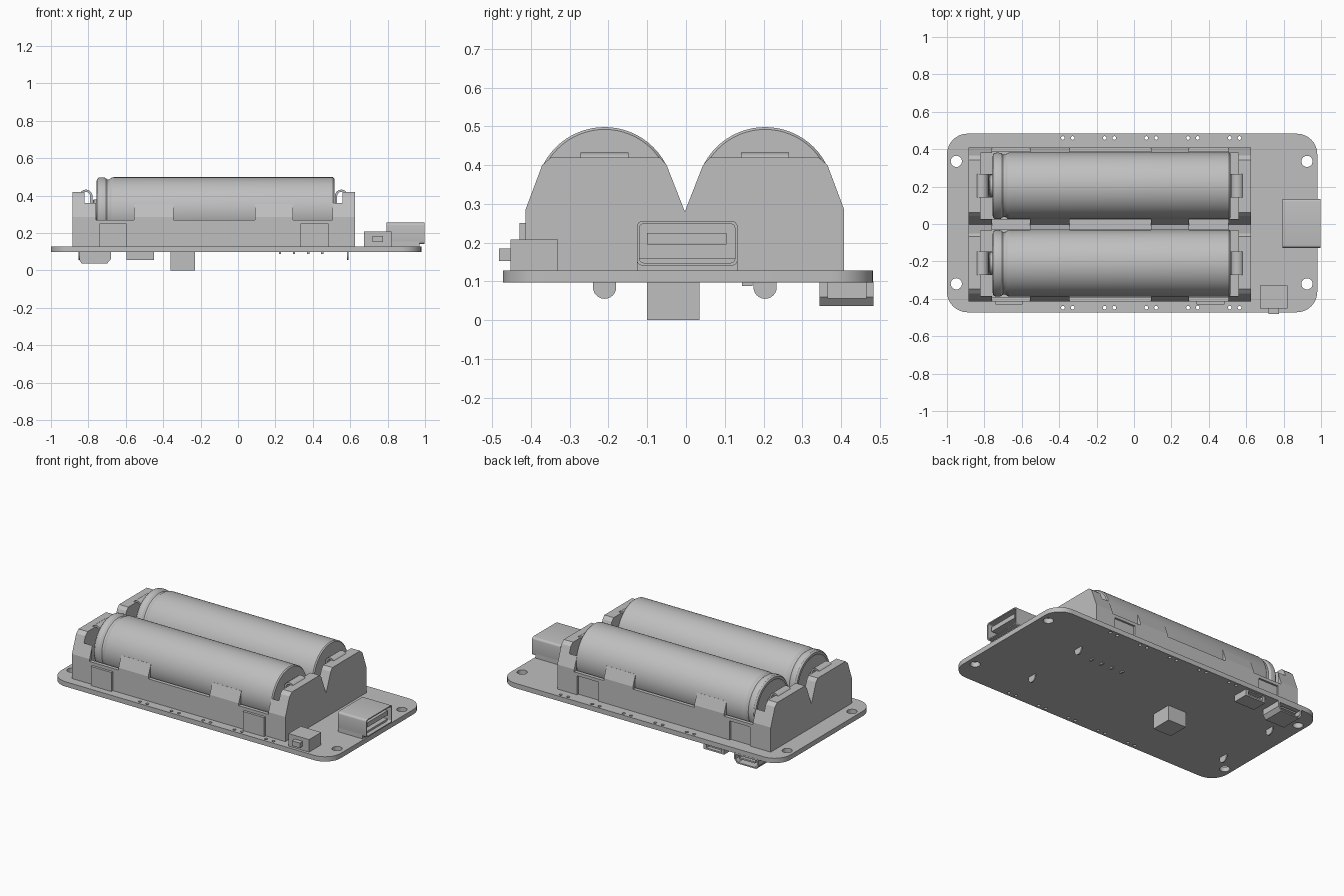
import bpy, bmesh, math
from mathutils import Vector, Matrix

cube = bpy.data.objects.get("Cube")
if cube:
    bpy.data.objects.remove(cube, do_unlink=True)

grey = bpy.data.materials.new("light_grey")
grey.use_nodes = True
GREY = (0.52, 0.52, 0.52, 1)
grey.diffuse_color = GREY
grey.node_tree.nodes["Principled BSDF"].inputs["Base Color"].default_value = GREY


def finish(name, bm, smooth=False):
    bmesh.ops.recalc_face_normals(bm, faces=bm.faces)
    mesh = bpy.data.meshes.new(name)
    bm.to_mesh(mesh)
    bm.free()
    mesh.materials.append(grey)
    ob = bpy.data.objects.new(name, mesh)
    bpy.context.collection.objects.link(ob)
    if smooth:
        activate(ob)
        bpy.ops.object.shade_smooth_by_angle(angle=math.radians(30))
    return ob


def activate(ob):
    bpy.ops.object.select_all(action='DESELECT')
    ob.select_set(True)
    bpy.context.view_layer.objects.active = ob


def prism(name, pts, axis, a, b, smooth=False):
    """Extrude a 2D outline from a to b along x, y or z."""
    place = {'x': lambda u, v, w: (w, u, v),
             'y': lambda u, v, w: (u, w, v),
             'z': lambda u, v, w: (u, v, w)}[axis]
    bm = bmesh.new()
    face = bm.faces.new([bm.verts.new(place(u, v, a)) for u, v in pts])
    res = bmesh.ops.extrude_face_region(bm, geom=[face])
    top = [g for g in res["geom"] if isinstance(g, bmesh.types.BMVert)]
    bmesh.ops.translate(bm, verts=top, vec=Vector(place(0, 0, b - a)))
    return finish(name, bm, smooth)


def box(name, x, y, z):
    return prism(name, [(x[0], y[0]), (x[1], y[0]), (x[1], y[1]), (x[0], y[1])],
                 'z', z[0], z[1])


def rounded(u, v, r, n=8):
    """Rounded rectangle outline."""
    pts = []
    corners = [(u[1] - r, v[1] - r), (u[0] + r, v[1] - r),
               (u[0] + r, v[0] + r), (u[1] - r, v[0] + r)]
    for k, (cu, cv) in enumerate(corners):
        pts += arc(cu, cv, r, 90 * k, 90 * k + 90, n)
    return pts


def arc(cu, cv, r, start, end, n=8):
    angles = [math.radians(start + (end - start) * i / n) for i in range(n + 1)]
    return [(cu + r * math.cos(t), cv + r * math.sin(t)) for t in angles]


def circle(cu, cv, r, n=24):
    return arc(cu, cv, r, 0, 360, n)[:-1]


def cut(ob, cutter):
    cutter.hide_render = True
    mod = ob.modifiers.new("cut", 'BOOLEAN')
    mod.operation, mod.solver, mod.object = 'DIFFERENCE', 'EXACT', cutter
    activate(ob)
    bpy.ops.object.modifier_apply(modifier=mod.name)
    bpy.data.objects.remove(cutter, do_unlink=True)


def lathe(name, profile, y, z, steps=64):
    """Revolve (x, radius) points about an axis parallel to x."""
    bm = bmesh.new()
    vs = [bm.verts.new((x, y + r, z)) for x, r in profile]
    es = [bm.edges.new(p) for p in zip(vs, vs[1:])]
    bmesh.ops.spin(bm, geom=vs + es, cent=(0, y, z), axis=(1, 0, 0),
                   angle=math.tau, steps=steps)
    bmesh.ops.remove_doubles(bm, verts=bm.verts, dist=1e-5)
    return finish(name, bm, True)


MID = -0.003
CELLS = {"front": MID - 0.207, "back": MID + 0.207}
AXIS_Z = 0.32
BOARD = 0.128

# circuit board with mounting holes and pin holes
board = prism("circuit_board", rounded((-1, 0.98), (-0.472, 0.483), 0.11),
              'z', 0.097, BOARD, True)
for x in (-0.95, 0.925):
    for y in (-0.32, 0.335):
        cut(board, prism("hole", circle(x, y, 0.03), 'z', 0.05, 0.2))
for i in range(5):
    for dx in (0, 0.052):
        for y in (-0.447, 0.46):
            x = -0.38 + 0.223 * i + dx
            cut(board, prism("pin_hole", circle(x, y, 0.01, 12), 'z', 0.05, 0.2))

# battery holder: end profile extruded along its length
half = [(0.411, BOARD), (0.411, 0.285), (0.368, 0.4), (0.345, 0.42),
        (0.065, 0.42), (0.047, 0.4)]
outline = [(MID + u, v) for u, v in half] + [(MID, 0.28)]
outline += [(MID - u, v) for u, v in reversed(half)]
holder = prism("battery_holder", outline, 'x', -0.885, 0.625)

# troughs for the cells
for y in CELLS.values():
    trough = arc(y, AXIS_Z, 0.1805, 0, 180, 32) + [(y - 0.1805, 0.14), (y + 0.1805, 0.14)]
    cut(holder, prism("trough", trough, 'x', -0.82, 0.56))

# lowered side walls, leaving clips and curved ends
LOW, CLIP = 0.27, 0.355
TABS = [(-0.555, -0.345), (0.09, 0.295)]
line = [(-0.82, 0.7), (-0.82, 0.42)] + arc(-0.82, 0.36, 0.06, 90, 0, 6) + [(-0.76, LOW)]
for a, b in TABS:
    line += [(a, LOW), (a, CLIP), (b, CLIP), (b, LOW)]
line += [(0.505, LOW)] + arc(0.565, 0.36, 0.06, 180, 90, 6) + [(0.565, 0.7)]
cut(holder, prism("wall_cut", line, 'y', -0.7, 0.7))

# side pads: raised on the front, recessed on the back
for x in ((-0.74, -0.595), (0.335, 0.485)):
    box("side_pad", x, (-0.43, -0.41), (BOARD, 0.25))
    cut(holder, box("side_recess", x, (0.396, 0.5), (0.12, 0.25)))

# cells with a shoulder, groove and end cap
cell = [(-0.775, 0), (-0.775, 0.055), (-0.77, 0.06), (-0.75, 0.06), (-0.75, 0.145),
        (-0.756, 0.155), (-0.754, 0.168), (-0.745, 0.176), (-0.73, 0.178),
        (-0.712, 0.176), (-0.7, 0.167), (-0.688, 0.167), (-0.675, 0.176),
        (-0.665, 0.178), (0.508, 0.178), (0.515, 0.172), (0.515, 0)]

# bent contact strip, as distances inward from the outer bend
strip = [(0, 0.2), (0, 0.4)] + arc(0.035, 0.397, 0.035, 180, 0, 10)
strip += [(0.07, 0.36), (0.09, 0.32), (0.07, 0.25), (0.06, 0.25), (0.078, 0.32), (0.058, 0.36)]
strip += arc(0.035, 0.397, 0.023, 0, 180, 10) + [(0.012, 0.2)]

for side, y in CELLS.items():
    lathe(side + "_cell", cell, y, AXIS_Z)
    for end, x0, s in (("left", 0.588, -1), ("right", -0.848, 1)):
        prism(f"{side}_{end}_contact", [(x0 + s * u, v) for u, v in strip],
              'y', y - 0.062, y + 0.062, True)
        # rounded solder tab under the board
        tab = arc(y, 0.085, 0.03, 180, 360, 12) + [(y + 0.03, 0.1), (y - 0.03, 0.1)]
        prism(f"{side}_{end}_solder_tab", tab, 'x', x0 - 0.004, x0 + 0.004)

# large output socket with its tongue
socket = prism("output_socket", rounded((-0.127, 0.133), (0.141, 0.255), 0.014, 4),
               'x', 0.795, 0.997, True)
cut(socket, prism("socket_opening", rounded((-0.12, 0.126), (0.148, 0.248), 0.01, 4),
                  'x', 0.84, 1.1))
box("socket_tongue", (0.83, 0.985), (-0.1, 0.105), (0.195, 0.225))
box("socket_base", (0.795, 0.97), (-0.127, 0.133), (BOARD, 0.16))

# push switch
box("switch_body", (0.675, 0.82), (-0.453, -0.33), (BOARD, 0.208))
box("switch_plunger", (0.72, 0.775), (-0.482, -0.45), (0.153, 0.185))

# inductor under the board
box("inductor", (-0.36, -0.23), (-0.1, 0.035), (0, 0.1))

# charging socket under the back edge
charge = prism("charging_socket", [(-0.852, 0.1), (-0.852, 0.06), (-0.835, 0.036),
               (-0.7, 0.036), (-0.68, 0.06), (-0.68, 0.1)], 'y', 0.345, 0.484)
cut(charge, prism("charge_opening", [(-0.842, 0.09), (-0.842, 0.063), (-0.828, 0.044),
                  (-0.706, 0.044), (-0.69, 0.063), (-0.69, 0.09)], 'y', 0.38, 0.6))
box("charging_tongue", (-0.82, -0.71), (0.37, 0.475), (0.064, 0.074))

# small switch under the back edge
small = box("lower_switch", (-0.595, -0.45), (0.365, 0.465), (0.056, 0.1))
cut(small, box("lower_opening", (-0.575, -0.47), (0.44, 0.6), (0.066, 0.09)))

# indicator lights under the board
for i in range(4):
    x = 0.225 + 0.075 * i
    box("indicator_light", (x - 0.006, x + 0.006), (0.145, 0.172), (0.088, 0.1))
